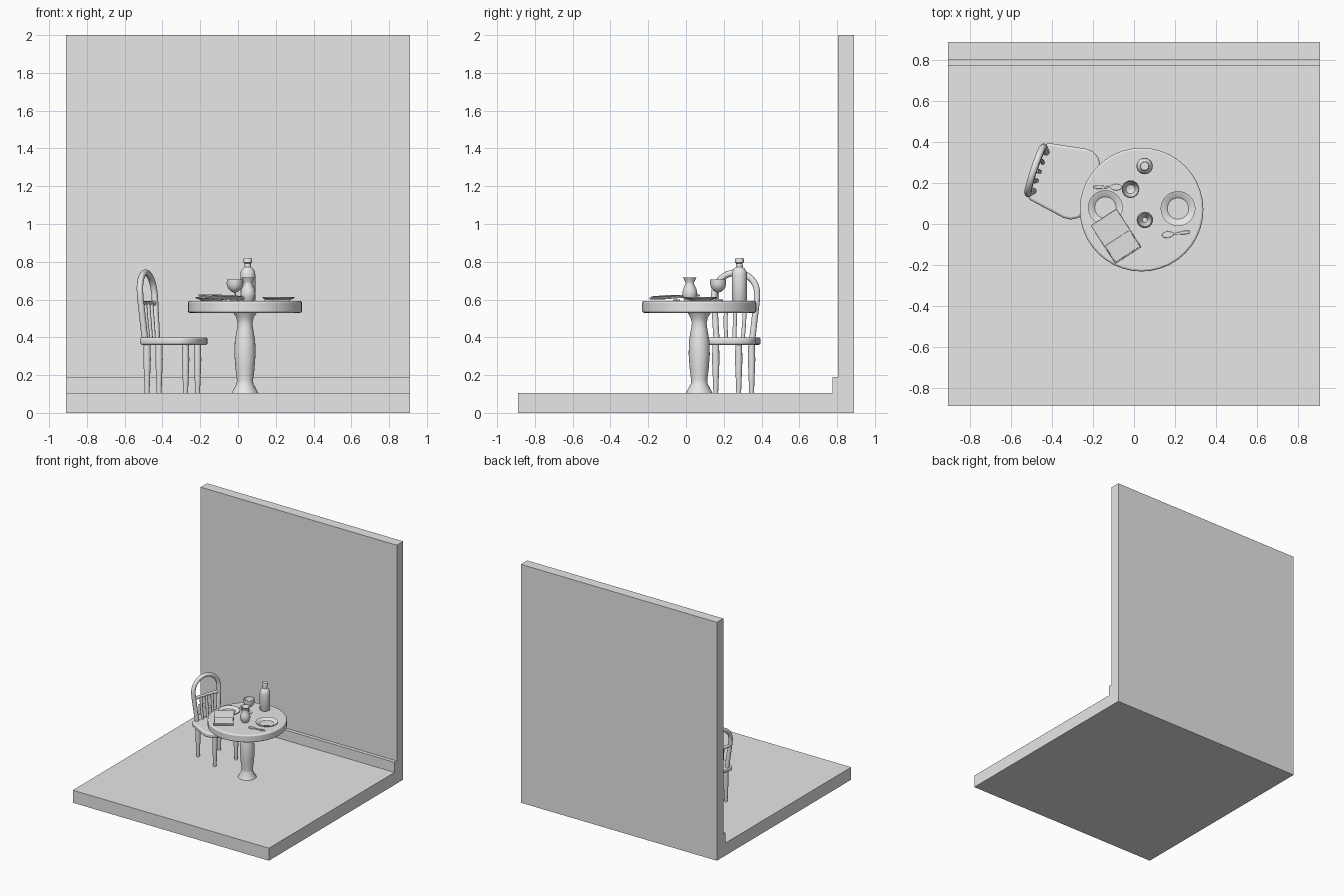
import bpy, bmesh, math
from mathutils import Vector, Matrix

if "Cube" in bpy.data.objects:
    bpy.data.objects.remove(bpy.data.objects["Cube"])

grey = bpy.data.materials.new("plain_grey")
grey.use_nodes = True
grey.diffuse_color = (0.8, 0.8, 0.8, 1)
grey.node_tree.nodes["Principled BSDF"].inputs["Base Color"].default_value = (0.8, 0.8, 0.8, 1)


def finish(name, bm, matrix=Matrix(), bevel=0, smooth=True):
    """Turn a bmesh into a named object, with optional rounded edges."""
    bmesh.ops.recalc_face_normals(bm, faces=bm.faces)
    mesh = bpy.data.meshes.new(name)
    bm.to_mesh(mesh)
    bm.free()
    mesh.materials.append(grey)
    ob = bpy.data.objects.new(name, mesh)
    bpy.context.collection.objects.link(ob)
    ob.matrix_world = matrix
    if bevel:
        mod = ob.modifiers.new("round", "BEVEL")
        mod.width, mod.segments, mod.limit_method = bevel, 3, "ANGLE"
        mod.angle_limit = math.radians(40)
    if smooth:
        bpy.ops.object.select_all(action="DESELECT")
        ob.select_set(True)
        bpy.context.view_layer.objects.active = ob
        bpy.ops.object.shade_smooth_by_angle(angle=math.radians(40))
    return ob


def box(name, low, high, matrix=Matrix(), bevel=0):
    bm = bmesh.new()
    bmesh.ops.create_cube(bm, size=1)
    low, high = Vector(low), Vector(high)
    for v in bm.verts:
        v.co = (low + high) / 2 + v.co * (high - low)
    return finish(name, bm, matrix, bevel, smooth=False)


def turned(name, profile, matrix=Matrix(), sides=24, bevel=0):
    """Revolve (radius, height) points about z; the ends are capped."""
    bm = bmesh.new()
    rings = [[bm.verts.new((r * math.cos(math.tau * i / sides),
                            r * math.sin(math.tau * i / sides), z))
              for i in range(sides)] for r, z in profile]
    for a, b in zip(rings, rings[1:]):
        for i in range(sides):
            j = (i + 1) % sides
            bm.faces.new((a[i], a[j], b[j], b[i]))
    bm.faces.new(rings[0][::-1])
    bm.faces.new(rings[-1])
    return finish(name, bm, matrix, bevel)


def slab(name, outline, z0, z1, matrix=Matrix(), bevel=0):
    bm = bmesh.new()
    face = bm.faces.new([bm.verts.new((x, y, z0)) for x, y in outline])
    top = bmesh.ops.extrude_face_region(bm, geom=[face])["geom"]
    bmesh.ops.translate(bm, vec=(0, 0, z1 - z0),
                        verts=[v for v in top if isinstance(v, bmesh.types.BMVert)])
    return finish(name, bm, matrix, bevel)


def tube(name, points, radius, matrix=Matrix(), sides=10):
    """Sweep a round section along a path lying close to the local y-z plane."""
    bm = bmesh.new()
    points = [Vector(p) for p in points]
    rings = []
    for i, p in enumerate(points):
        along = (points[min(i + 1, len(points) - 1)] - points[max(i - 1, 0)]).normalized()
        side = along.cross(Vector((1, 0, 0))).normalized()
        up = side.cross(along)
        rings.append([bm.verts.new(p + radius * (side * math.cos(math.tau * k / sides)
                                                 + up * math.sin(math.tau * k / sides)))
                      for k in range(sides)])
    for a, b in zip(rings, rings[1:]):
        for k in range(sides):
            m = (k + 1) % sides
            bm.faces.new((a[k], a[m], b[m], b[k]))
    bm.faces.new(rings[0][::-1])
    bm.faces.new(rings[-1])
    return finish(name, bm, matrix)


def place(x, y, z=0, turn=0):
    return Matrix.Translation((x, y, z)) @ Matrix.Rotation(math.radians(turn), 4, "Z")


# Room corner
FLOOR = 0.105
box("floor", (-0.91, -0.89, 0), (0.91, 0.805, FLOOR))
box("back_wall", (-0.91, 0.805, 0), (0.91, 0.89, 2))
box("baseboard", (-0.91, 0.775, FLOOR), (0.91, 0.805, 0.19))

# Round table
table = place(0.037, 0.07)
TOP = 0.592
turned("table_top", [(0.302, 0.53), (0.302, TOP)], table, 40, bevel=0.01)
turned("table_pedestal", [(0.07, FLOOR), (0.066, 0.115), (0.044, 0.155), (0.043, 0.175),
                          (0.05, 0.23), (0.056, 0.31), (0.054, 0.38), (0.044, 0.44),
                          (0.039, 0.475), (0.046, 0.505), (0.062, 0.53)], table)

# Chair: local x is forward, local y runs across the seat
chair = place(-0.478, 0.262, 0, -18.5)
half = [(0.0, 0.135), (0.02, 0.147), (0.2, 0.178), (0.235, 0.175), (0.27, 0.155),
        (0.3, 0.105), (0.315, 0.05)]
seat = half + [(x, -y) for x, y in reversed(half)]
slab("chair_seat", seat, 0.36, 0.4, chair, bevel=0.012)
for end, x in (("back", 0.03), ("front", 0.245)):
    for side, y in (("left", 0.1), ("right", -0.1)):
        turned(f"chair_{end}_{side}_leg",
               [(0.013, FLOOR), (0.015, 0.16), (0.02, 0.28), (0.018, 0.36)],
               chair @ place(x, y), 12)


def lean(z):
    return 0.018 - 0.085 * (z - 0.39)


arch = [(0.1, 0.39), (0.11, 0.5), (0.12, 0.6)]
arch += [(0.12 * math.cos(a), 0.63 + 0.113 * math.sin(a))
         for a in (math.pi * i / 16 for i in range(17))]
arch += [(-0.12, 0.6), (-0.11, 0.5), (-0.1, 0.39)]
tube("chair_back_arch", [(lean(z), y, z) for y, z in arch], 0.017, chair)
tube("chair_back_rail", [(lean(0.58) - 0.008 * math.cos(y * 13), y, 0.58)
                         for y in (-0.118, -0.06, 0, 0.06, 0.118)], 0.012, chair)
for i, y in enumerate((-0.052, 0, 0.052)):
    tube(f"chair_spindle_{i + 1}", [(lean(0.39), y * 0.9, 0.39), (lean(0.48), y, 0.48),
                                    (lean(0.58), y, 0.58)], 0.011, chair)

# Bottle, vase and stemmed glass
turned("bottle", [(0.037, 0), (0.04, 0.005), (0.04, 0.14), (0.037, 0.158), (0.028, 0.172),
                  (0.018, 0.18), (0.017, 0.2), (0.023, 0.203), (0.023, 0.222),
                  (0.02, 0.227)], place(0.052, 0.283, TOP))
turned("vase", [(0.027, 0), (0.036, 0.02), (0.04, 0.04), (0.035, 0.065), (0.022, 0.092),
                (0.023, 0.1), (0.036, 0.126), (0.032, 0.126), (0.018, 0.1),
                (0.012, 0.07)], place(0.053, 0.02, TOP))
turned("glass", [(0.028, 0), (0.026, 0.004), (0.006, 0.01), (0.005, 0.045), (0.022, 0.053),
                 (0.037, 0.07), (0.043, 0.09), (0.042, 0.115), (0.039, 0.115),
                 (0.038, 0.09), (0.022, 0.062), (0.005, 0.056)], place(-0.017, 0.17, TOP))

# Plates
for name, x, y in (("left_plate", 0.215, 0.075), ("right_plate", -0.14, 0.08)):
    turned(name, [(0.05, 0), (0.055, 0.004), (0.085, 0.016), (0.085, 0.021),
                  (0.056, 0.012), (0.052, 0.008)], place(x, y, TOP), 32)

# Spoons: bowl at the local origin, handle along -x
outline = [(-0.11, 0.006), (-0.085, 0.009), (-0.03, 0.004), (-0.018, 0.012), (0, 0.017),
           (0.018, 0.013), (0.028, 0.004)]
outline += [(x, -y) for x, y in reversed(outline)]
for name, x, y, turn in (("right_spoon", -0.088, 0.18, 0), ("left_spoon", 0.165, -0.052, 187)):
    slab(name, outline, 0, 0.009, place(x, y, TOP, turn), bevel=0.003)

# Folded napkin resting on the plate rim
napkin = place(-0.088, -0.06, TOP + 0.022, -57) @ Matrix.Rotation(math.radians(4), 4, "Y")
box("napkin", (-0.111, -0.075, -0.005), (0.111, 0.075, 0.004), napkin, bevel=0.002)
box("napkin_flap", (0.01, -0.071, 0.004), (0.105, 0.071, 0.01), napkin, bevel=0.002)
